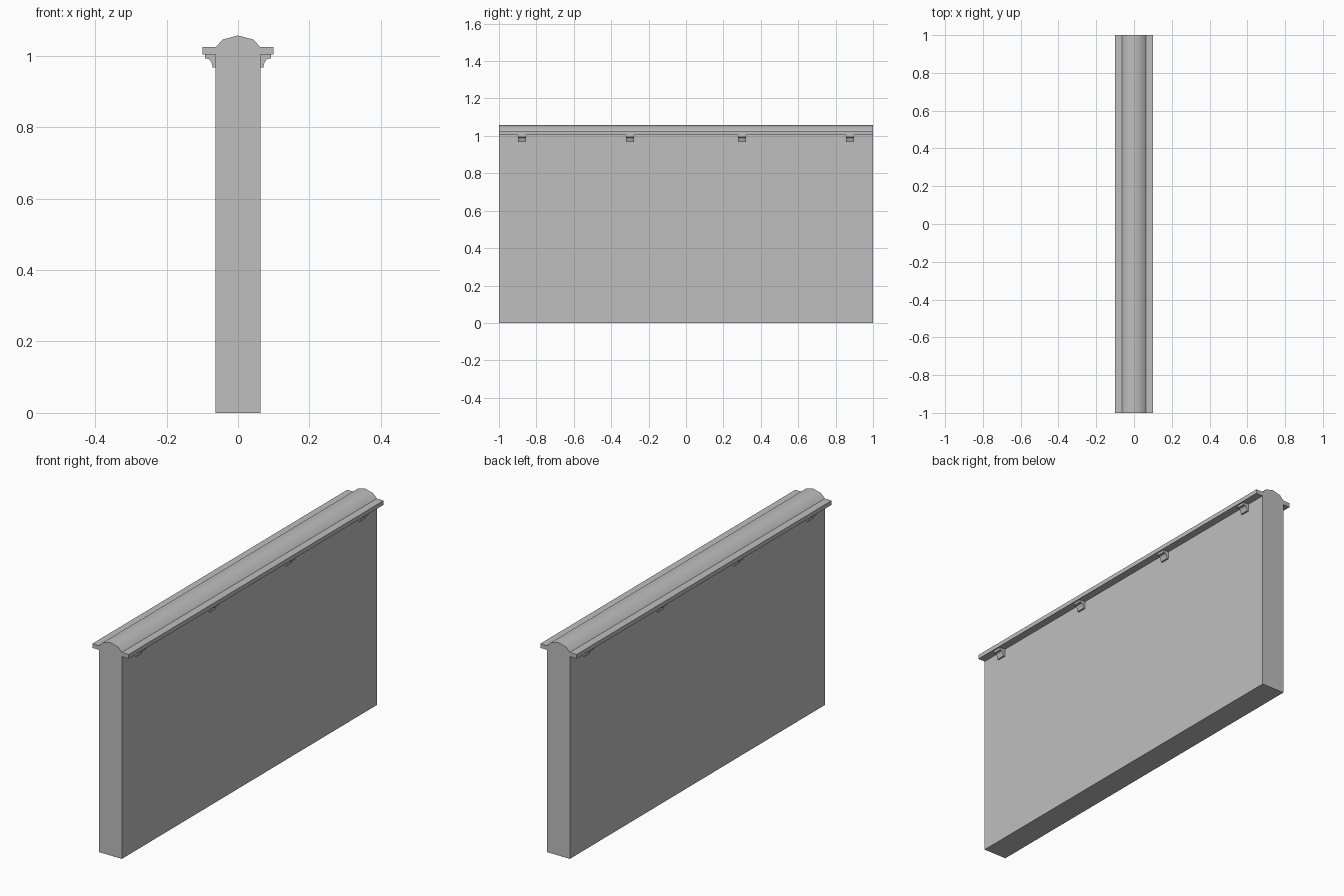
import bpy, bmesh, math

cube = bpy.data.objects.get("Cube")
if cube:
    bpy.data.objects.remove(cube, do_unlink=True)

stone = bpy.data.materials.new("light_grey_stone")
stone.use_nodes = True
grey = (0.52, 0.52, 0.52, 1)
stone.diffuse_color = grey
stone.node_tree.nodes["Principled BSDF"].inputs["Base Color"].default_value = grey


def extrude_profile(name, profile, y_center, length, smooth=False):
    """Sweep an x-z outline along y."""
    bm = bmesh.new()
    start = y_center - length / 2
    face = bm.faces.new([bm.verts.new((x, start, z)) for x, z in profile])
    swept = bmesh.ops.extrude_face_region(bm, geom=[face])
    moved = [v for v in swept["geom"] if isinstance(v, bmesh.types.BMVert)]
    bmesh.ops.translate(bm, verts=moved, vec=(0, length, 0))
    bmesh.ops.recalc_face_normals(bm, faces=bm.faces)
    mesh = bpy.data.meshes.new(name)
    bm.to_mesh(mesh)
    bm.free()
    mesh.materials.append(stone)
    obj = bpy.data.objects.new(name, mesh)
    bpy.context.collection.objects.link(obj)
    if smooth:
        bpy.ops.object.select_all(action="DESELECT")
        obj.select_set(True)
        bpy.context.view_layer.objects.active = obj
        bpy.ops.object.shade_smooth_by_angle(angle=math.radians(32))
    return obj


# Wall slab
HALF = 0.0625
TOP = 1.004
extrude_profile("wall", [(-HALF, 0), (HALF, 0), (HALF, TOP), (-HALF, TOP)], 0, 2)

# Coping with flat ledges and a raised crown
right_half = [(0.1, TOP), (0.1, 1.025), (HALF, 1.025), (0.042, 1.046)]
left_half = [(-x, z) for x, z in reversed(right_half)]
extrude_profile("coping", right_half + [(0, 1.057)] + left_half, 0, 2, True)

# Small brackets under both ledges
bracket = [(HALF, TOP), (HALF, 0.967), (0.071, 0.967), (0.074, 0.981),
           (0.081, 0.991), (0.092, 0.993), (0.092, TOP)]
for side, label in ((1, "left"), (-1, "right")):
    outline = [(side * x, z) for x, z in bracket]
    for i, y in enumerate((-0.876, -0.3, 0.3, 0.876)):
        extrude_profile(f"{label}_bracket_{i + 1}", outline, y, 0.043, True)
